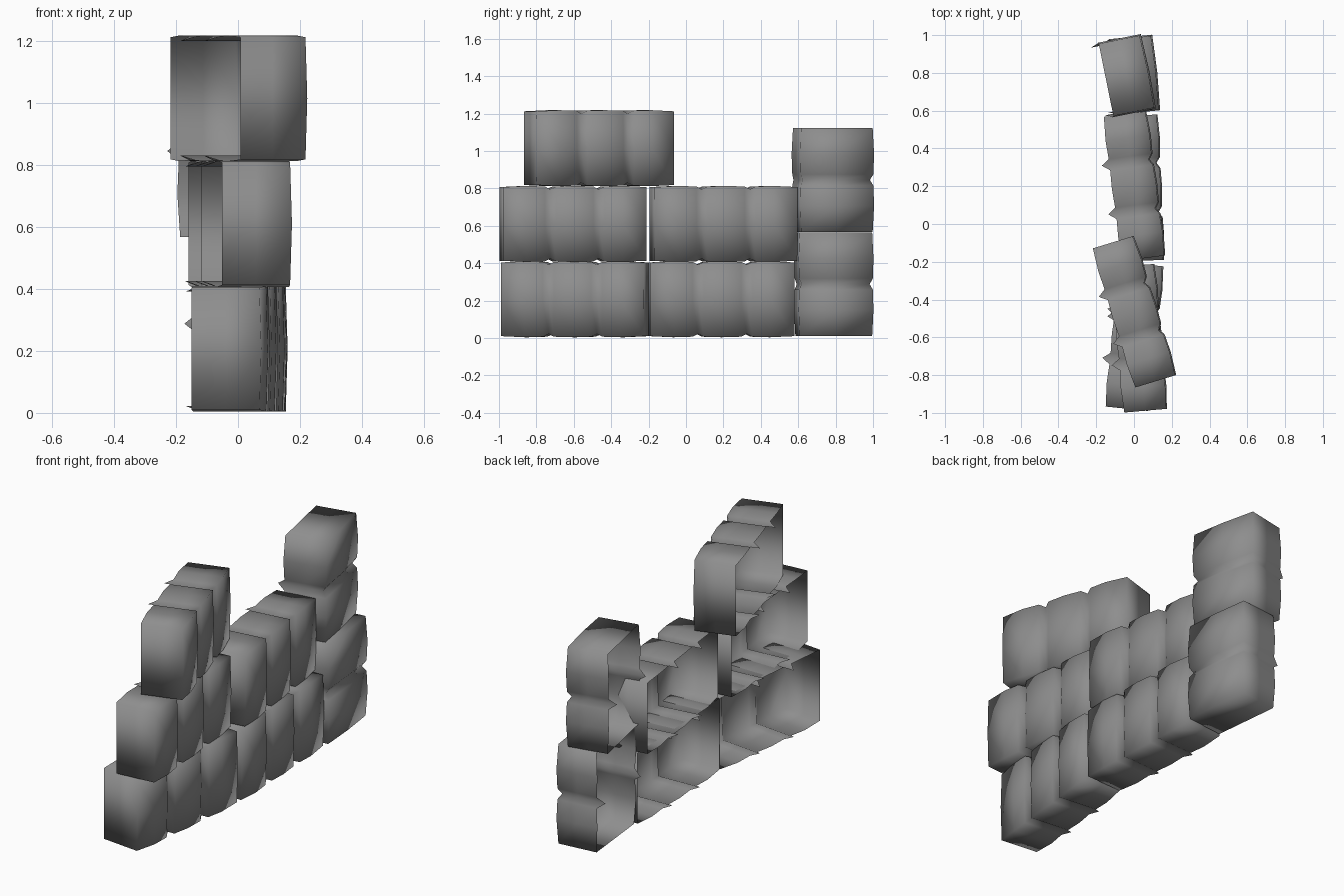
import bpy, bmesh
from math import radians

cube = bpy.data.objects.get("Cube")
if cube:
    bpy.data.objects.remove(cube)

GREY = (0.27, 0.27, 0.27, 1)
mat = bpy.data.materials.new("bag_grey")
mat.use_nodes = True
mat.diffuse_color = GREY
bsdf = next(n for n in mat.node_tree.nodes if n.type == 'BSDF_PRINCIPLED')
bsdf.inputs["Base Color"].default_value = GREY
bsdf.inputs["Roughness"].default_value = 0.8

DEPTH = 0.11    # half depth of every bag
SPIKE = 0.045   # how far a pinched seam sticks out at the open side
GROOVE = 0.03   # half width of a pinched seam


def stations(half, seams):
    """Positions along the bag with bulge and pinch amounts."""
    edges = [-half] + seams + [half]
    rows = [(-half, 0, 0)]
    for a, b in zip(edges, edges[1:]):
        rows.append(((a + b) / 2, 1, 0))
        if b != half:
            rows += [(b - GROOVE, 0.5, 0), (b, 0, 1), (b + GROOVE, 0.5, 0)]
    return rows + [(half, 0, 0)]


def section(t, bulge, pinch, h):
    """U-shaped cross-section, open towards -x."""
    top = h + 0.006 * bulge - 0.012 * pinch
    front = DEPTH + 0.008 * bulge - 0.016 * pinch
    back = -DEPTH - 0.008 * bulge - SPIKE * pinch
    belly = front + 0.006
    return [(back, t, top), (0, t, top), (front, t, top), (belly, t, 0),
            (front, t, -top), (0, t, -top), (back, t, -top)]


def bag(name, half, h, seams, loc, turn, upright=False):
    bm = bmesh.new()
    rings = [[bm.verts.new(p) for p in section(t, b, s, h)]
             for t, b, s in stations(half, seams)]
    # wrapped walls
    for r, q in zip(rings, rings[1:]):
        for i in range(len(r) - 1):
            bm.faces.new((r[i], q[i], q[i + 1], r[i + 1]))
    # flat end caps
    bm.faces.new(rings[0])
    bm.faces.new(rings[-1][::-1])
    mesh = bpy.data.meshes.new(name)
    bm.to_mesh(mesh)
    bm.free()
    mesh.materials.append(mat)
    mesh.shade_smooth()
    ob = bpy.data.objects.new(name, mesh)
    bpy.context.collection.objects.link(ob)
    ob.location = loc
    ob.rotation_euler = (radians(90) if upright else 0, 0, radians(turn))


# lying bags with three lobes
for name, loc, turn in [
        ("bottom_front_bag", (0, -0.595, 0.207), -6),
        ("bottom_rear_bag", (0.025, 0.19, 0.207), 2.5),
        ("middle_front_bag", (0.025, -0.605, 0.61), 5),
        ("middle_rear_bag", (0, 0.2, 0.61), 7.5),
        ("top_bag", (0, -0.465, 1.015), 17)]:
    bag(name, 0.385, 0.197, [-0.13, 0.13], loc, turn)

# upright bags with two lobes
for name, loc, turn in [
        ("lower_upright_bag", (0, 0.79, 0.288), 6),
        ("upper_upright_bag", (-0.04, 0.785, 0.845), 11.5)]:
    bag(name, 0.277, 0.195, [0], loc, turn, upright=True)
